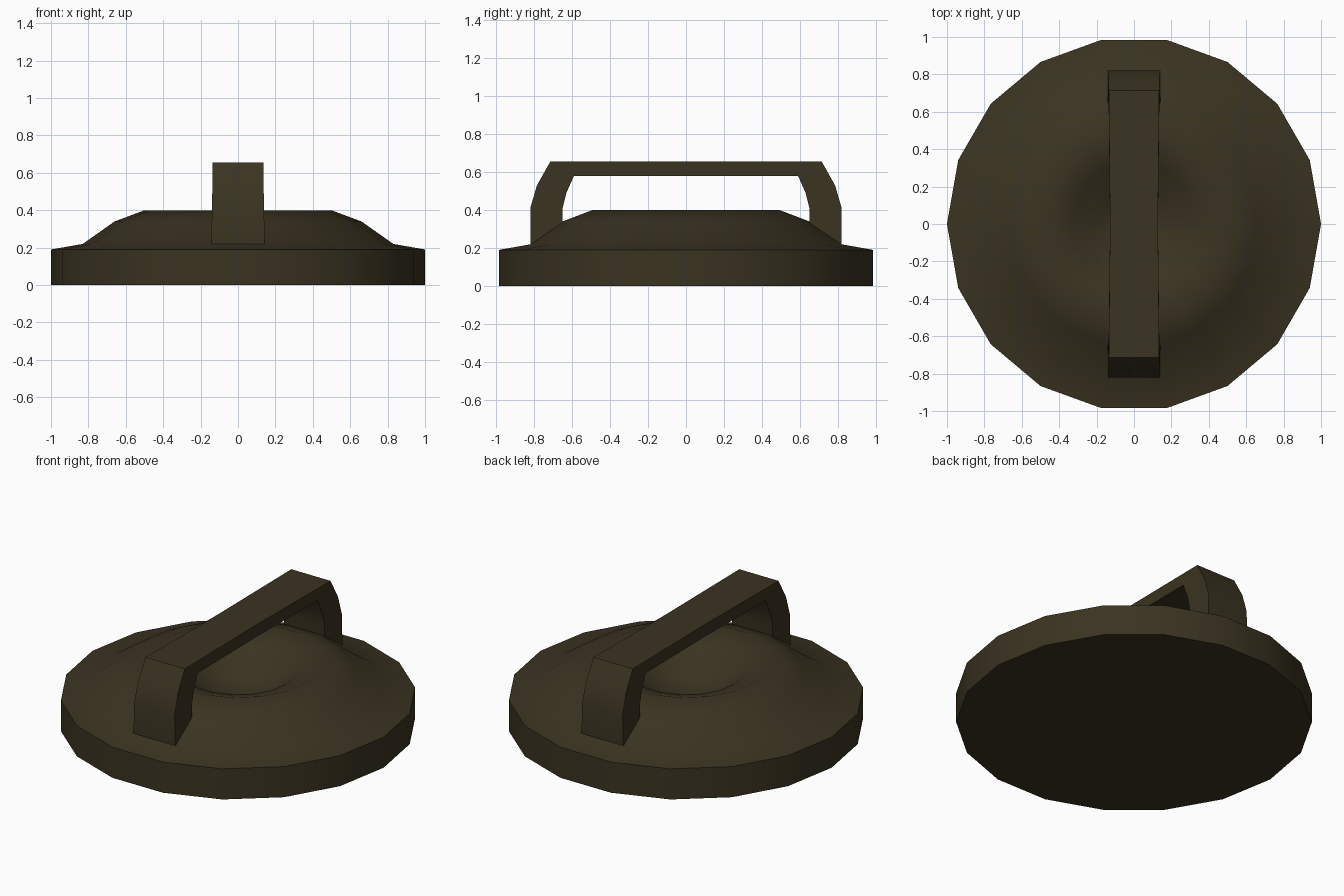
import bpy, bmesh, math

if "Cube" in bpy.data.objects:
    bpy.data.objects.remove(bpy.data.objects["Cube"])

mat = bpy.data.materials.new("dark_olive")
mat.diffuse_color = (0.042, 0.033, 0.015, 1)
mat.use_nodes = True
mat.node_tree.nodes["Principled BSDF"].inputs["Base Color"].default_value = mat.diffuse_color


def finish(name, bm, angle):
    bmesh.ops.recalc_face_normals(bm, faces=bm.faces)
    me = bpy.data.meshes.new(name)
    bm.to_mesh(me)
    bm.free()
    ob = bpy.data.objects.new(name, me)
    bpy.context.collection.objects.link(ob)
    me.materials.append(mat)
    bpy.ops.object.select_all(action='DESELECT')
    ob.select_set(True)
    bpy.context.view_layer.objects.active = ob
    bpy.ops.object.shade_smooth_by_angle(angle=math.radians(angle))
    return ob


# Lid: 18-sided turned profile, a raised ring with a dished centre
SIDES = 18
profile = [(1, 0), (1, 0.19), (0.83, 0.22), (0.66, 0.34), (0.5, 0.4),
           (0.33, 0.34), (0.17, 0.22)]
bm = bmesh.new()
rings = [[bm.verts.new((r * math.cos(2 * math.pi * i / SIDES),
                        r * math.sin(2 * math.pi * i / SIDES), z))
          for i in range(SIDES)] for r, z in profile]
for a, b in zip(rings, rings[1:]):
    for i in range(SIDES):
        j = (i + 1) % SIDES
        bm.faces.new((a[i], a[j], b[j], b[i]))
bm.faces.new(rings[0])
centre = bm.verts.new((0, 0, 0.19))
for i in range(SIDES):
    bm.faces.new((rings[-1][i], rings[-1][(i + 1) % SIDES], centre))
finish("lid", bm, 45)

# Handle: rectangular sections (outer y, z, inner y, z, half width), mirrored in y
half = [(0.82, 0.22, 0.65, 0.22, 0.143), (0.82, 0.41, 0.65, 0.41, 0.139),
        (0.785, 0.53, 0.63, 0.49, 0.137), (0.715, 0.655, 0.59, 0.58, 0.135)]
middle = [(0, 0.655, 0, 0.58, 0.128)]
path = half + middle + [(-a, b, -c, d, w) for a, b, c, d, w in reversed(half)]
bm = bmesh.new()
sections = [[bm.verts.new(p) for p in ((-w, oy, oz), (w, oy, oz), (w, iy, iz), (-w, iy, iz))]
            for oy, oz, iy, iz, w in path]
for a, b in zip(sections, sections[1:]):
    for i in range(4):
        j = (i + 1) % 4
        bm.faces.new((a[i], a[j], b[j], b[i]))
bm.faces.new(sections[0])
bm.faces.new(sections[-1])
finish("handle", bm, 35)
